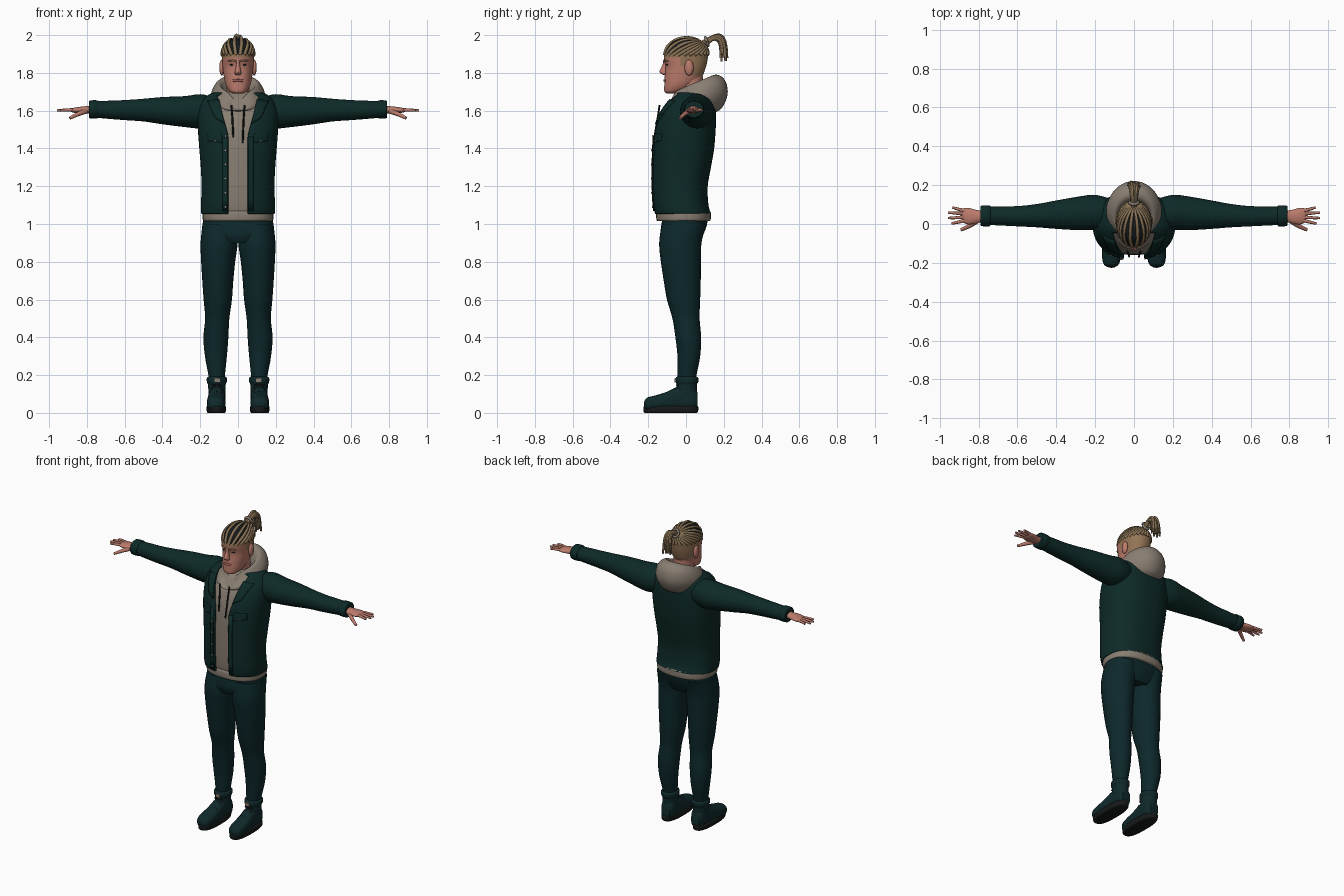
import bpy, bmesh, math, random
from mathutils import Vector

random.seed(3)
if "Cube" in bpy.data.objects:
    bpy.data.objects.remove(bpy.data.objects["Cube"])


def material(name, *rgb):
    m = bpy.data.materials.new(name)
    m.use_nodes = True
    m.diffuse_color = (*rgb, 1)
    m.node_tree.nodes["Principled BSDF"].inputs["Base Color"].default_value = (*rgb, 1)
    return m


green = material("jacket green", .004, .023, .021)
teal = material("trouser teal", .004, .021, .024)
leather = material("boot leather", .005, .022, .024)
black = material("near black", .008, .01, .01)
beige = material("hoodie beige", .25, .21, .17)
skin = material("skin", .5, .2, .15)
lip = material("lip", .33, .11, .09)
blond = material("braid blond", .25, .17, .09)
fade = material("shaved hair", .3, .18, .095)
metal = material("metal", .35, .35, .33)


def finish(name, data, mats, mirror=False, thick=0):
    ob = bpy.data.objects.new(name, data)
    bpy.context.collection.objects.link(ob)
    for m in mats:
        data.materials.append(m)
    if thick:
        solid = ob.modifiers.new("thickness", "SOLIDIFY")
        solid.thickness, solid.offset = thick, 0
    if mirror:
        ob.modifiers.new("mirror", "MIRROR").use_mirror_merge = False
    return ob


def mesh_object(name, bm, mats, mirror=False, thick=0):
    bmesh.ops.recalc_face_normals(bm, faces=bm.faces)
    me = bpy.data.meshes.new(name)
    bm.to_mesh(me)
    bm.free()
    me.shade_smooth()
    me.set_sharp_from_angle(angle=math.radians(50))
    return finish(name, me, mats, mirror, thick)


def dense(secs, n):
    """Smoothly interpolated cross-sections."""
    out = []
    for i in range(len(secs) - 1):
        quad = [secs[min(max(i + j, 0), len(secs) - 1)] for j in (-1, 0, 1, 2)]
        for k in range(n):
            t = k / n
            out.append([b + t * ((c - a) + t * ((2*a - 5*b + 4*c - d) + t * (3*b - 3*c + d - a))) / 2
                        for a, b, c, d in zip(*quad)])
    return out + [list(secs[-1])]


def loft(name, secs, mats, axis="z", p=2, seg=32, n=4, gap=None, warp=None, mirror=False, thick=0):
    """Skin rings (position, centre a, centre b, radius a, radius b) along an axis."""
    bm, rows = bmesh.new(), []
    for pos, ca, cb, ra, rb in dense(secs, n):
        t0 = math.asin((gap(pos) / ra) ** (p / 2)) if gap else 0
        row = []
        for i in range(seg + bool(gap)):
            t = t0 + (2 * math.pi - 2 * t0) * i / seg
            u, v = math.sin(t), -math.cos(t)
            a = ca + ra * math.copysign(abs(u) ** (2 / p), u)
            b = cb + rb * math.copysign(abs(v) ** (2 / p), v)
            co = Vector({"z": (a, b, pos), "x": (pos, a, b), "y": (a, pos, b)}[axis])
            row.append(bm.verts.new(warp(co, pos) if warp else co))
        rows.append(row)
    for r, s in zip(rows, rows[1:]):
        for i in range(seg):
            j = (i + 1) % len(r)
            bm.faces.new((r[i], r[j], s[j], s[i]))
    if not gap:
        bm.faces.new(rows[0])
        bm.faces.new(rows[-1])
    return mesh_object(name, bm, mats, mirror, thick)


def strands(name, paths, mat, radius, tip=1, mirror=False):
    cu = bpy.data.curves.new(name, "CURVE")
    cu.dimensions, cu.bevel_depth, cu.bevel_resolution = "3D", radius, 2
    cu.use_fill_caps = True
    for path in paths:
        sp = cu.splines.new("NURBS")
        sp.points.add(len(path) - 1)
        for i, (pt, co) in enumerate(zip(sp.points, path)):
            pt.co = (*co, 1)
            pt.radius = 1 + (tip - 1) * i / (len(path) - 1)
        sp.order_u, sp.use_endpoint_u, sp.resolution_u = 3, True, 4
    return finish(name, cu, [mat], mirror)


def balls(name, centres, size, mat, mirror=False):
    bm = bmesh.new()
    for c in centres:
        new = bmesh.ops.create_uvsphere(bm, u_segments=16, v_segments=10, radius=1)["verts"]
        for v in new:
            v.co = Vector(a * b for a, b in zip(v.co, size)) + Vector(c)
    return mesh_object(name, bm, [mat], mirror)


def front_back(rows):
    """(height, half width, front, back) to loft sections."""
    return [(z, 0, (f + b) / 2, w, (b - f) / 2) for z, w, f, b in rows]


# Torso: hoodie body with an open jacket over it
P = 2.4
TORSO = front_back([(1.055, .188, -.16, .125), (1.1, .189, -.168, .112), (1.2, .186, -.172, .108),
                    (1.3, .19, -.172, .125), (1.4, .198, -.17, .142), (1.5, .205, -.16, .15),
                    (1.58, .205, -.135, .152), (1.64, .19, -.1, .145), (1.68, .15, -.065, .13),
                    (1.7, .09, -.04, .11)])


def chest(x, z, off=0.0):
    s = min(dense(TORSO, 12), key=lambda r: abs(r[0] - z))
    return Vector((x, s[2] - s[4] * max(0, 1 - abs(x / s[3]) ** P) ** (1 / P) - off, z))


def opening(z):
    return .052 + max(0, z - 1.47) * (.15 if z > 1.68 else .28)


loft("hoodie_body", [(z, x, y, a - .013, b - .013) for z, x, y, a, b in TORSO], [beige], p=P)
loft("jacket_body", TORSO, [green], p=P, seg=48, gap=opening, thick=.014)
loft("hoodie_hem", [(z, 0, -.013, a, a - .043) for z, a in ((1.015, .18), (1.025, .187), (1.06, .187), (1.07, .18))],
     [beige], p=P)


def patch(name, corners, mat, off=.009):
    """Thin cloth piece laid on the chest, mirrored."""
    a, b, c, d = [Vector(k) for k in corners]
    bm, m = bmesh.new(), 6
    grid = [[bm.verts.new(chest(*a.lerp(b, i / m).lerp(d.lerp(c, i / m), j / m), off))
             for i in range(m + 1)] for j in range(m + 1)]
    for j in range(m):
        for i in range(m):
            bm.faces.new((grid[j][i], grid[j][i+1], grid[j+1][i+1], grid[j+1][i]))
    mesh_object(name, bm, [mat], True, .008)


patch("lapels", [(.07, 1.53), (.12, 1.56), (.16, 1.65), (.1, 1.66)], green, .012)
patch("pocket_flaps", [(.085, 1.43), (.16, 1.44), (.16, 1.48), (.085, 1.48)], green)
patch("plackets", [(.054, 1.07), (.08, 1.07), (.08, 1.46), (.054, 1.46)], green)
balls("jacket_buttons", [chest(-.066, 1.09 + .075 * i, .015) for i in range(6)], (.006, .004, .006), metal)
balls("pocket_buttons", [chest(.12, 1.44, .016)], (.005, .004, .005), metal, True)
strands("drawstrings", [[chest(s * x, z, o) for x, z, o in ((.035, 1.63, .035), (.03, 1.58, .012), (.025, e, .002))]
                        for s, e in ((1, 1.43), (-1, 1.46))], black, .005)


# Hood lying around the neck, higher at the back
def hood_tilt(co, pos):
    lift = max(0, min(1, (pos - 1.6) / .13))
    dip = .05 * math.exp(-(co.x / .04) ** 2) if co.y < 0 else 0
    return Vector((co.x, co.y, co.z + lift * (.42 * (co.y - .06) - dip)))


loft("hood", front_back([(1.59, .09, -.1, .15), (1.61, .125, -.13, .19), (1.655, .145, -.125, .22),
                         (1.7, .14, -.1, .212), (1.735, .122, -.085, .18), (1.752, .106, -.075, .15),
                         (1.745, .09, -.065, .125), (1.7, .075, -.05, .1), (1.65, .07, -.03, .09)]),
     [beige], seg=40, warp=hood_tilt)

# Sleeves, cuffs and hands
loft("sleeves", [(.12, .05, 1.6, .08, .07), (.2, .06, 1.597, .09, .09), (.28, .055, 1.595, .087, .082),
                 (.4, .048, 1.6, .073, .072), (.5, .043, 1.603, .06, .06), (.6, .04, 1.603, .052, .053),
                 (.7, .042, 1.605, .049, .047), (.78, .042, 1.607, .046, .041)], [green], "x", mirror=True)
loft("cuffs", [(x, .042, 1.607, r, r - .006) for x, r in ((.74, .046), (.745, .054), (.785, .053), (.79, .045))],
     [green], "x", n=2, mirror=True)
loft("palms", [(.77, .04, 1.605, .028, .022), (.81, .038, 1.604, .034, .019), (.85, .04, 1.603, .042, .016),
               (.875, .043, 1.602, .038, .012), (.885, .044, 1.602, .028, .007)], [skin], "x", mirror=True)
strands("fingers", [[(.85, .045 + .6 * (y - .045), 1.602), (.9, y - .002, 1.606), (x, y + .3 * (y - .045), 1.601)]
                    for x, y in ((.94, .012), (.958, .034), (.957, .056), (.935, .076))],
        skin, .011, .55, True)
strands("thumbs", [[(.805, .02, 1.598), (.845, -.012, 1.585), (.89, -.03, 1.56)]], skin, .015, .55, True)

# Trousers
loft("hips", front_back([(.9, .12, -.12, .07), (.94, .18, -.135, .09), (1, .187, -.13, .112), (1.04, .18, -.12, .11)]),
     [teal], p=P)
loft("trouser_legs", [(1, .098, -.01, .09, .118), (.9, .1, -.03, .098, .112), (.8, .105, -.027, .09, .106),
                      (.7, .107, -.02, .082, .098), (.6, .107, -.013, .075, .088), (.5, .11, 0, .064, .072),
                      (.4, .117, .012, .066, .068), (.3, .117, .015, .058, .06), (.2, .113, .006, .044, .05),
                      (.15, .113, .005, .04, .045)], [teal], mirror=True)

# Boots
loft("boot_feet", [(-.222, .117, .045, .02, .015), (-.205, .117, .047, .04, .034), (-.16, .116, .052, .049, .041),
                   (-.1, .114, .062, .048, .05), (-.04, .112, .075, .044, .065), (.03, .11, .075, .044, .065),
                   (.06, .11, .065, .03, .045)], [leather], "y", p=2.5, mirror=True)
loft("boot_shafts", [(.05, .11, .005, .042, .056), (.12, .112, .003, .045, .055), (.15, .112, .004, .047, .054),
                     (.165, .112, .005, .053, .06), (.185, .112, .005, .053, .06), (.192, .112, .005, .044, .05)],
     [leather], mirror=True)
loft("boot_soles", [(z, .115, -.08, r, r + .094) for z, r in ((.0, .044), (.006, .05), (.03, .052), (.036, .047))],
     [black], p=2.6, n=2, mirror=True)
strands("boot_laces", [[(.085, -y + .008, z), (.112, -y, z + .006), (.139, -y + .008, z)]
                       for y, z in ((.052, .145), (.064, .125), (.085, .112), (.105, .104))], black, .005, mirror=True)
loft("boot_tags", [(.16, .108, -.056, .016, .006), (.182, .108, -.056, .016, .006)], [beige], p=6, n=1, mirror=True)

# Head and neck
loft("neck", [(1.6, 0, .04, .065, .07), (1.68, 0, .025, .06, .065), (1.78, 0, .02, .062, .07)], [skin])
head = loft("head", front_back([(1.69, .022, -.1, -.05), (1.702, .046, -.114, -.01), (1.735, .065, -.115, .045),
                                (1.78, .075, -.113, .085), (1.83, .081, -.108, .105), (1.875, .084, -.117, .115),
                                (1.91, .083, -.112, .117), (1.955, .066, -.088, .094), (1.975, .046, -.06, .066),
                                (1.988, .012, -.015, .02)]), [skin, fade, black], p=2.2, seg=56, n=7)
for f in head.data.polygons:
    x, y, z = f.center
    hairline = 1.785 if y > .03 else 1.84 if y > -.03 else 1.88
    f.material_index = 2 if z > 1.9 else 1 if z > hairline else 0
loft("nose", [(1.87, 0, -.108, .009, .01), (1.84, 0, -.112, .01, .013), (1.81, 0, -.118, .016, .022),
              (1.797, 0, -.116, .018, .018), (1.788, 0, -.11, .01, .008)], [skin], seg=16, mirror=False)
balls("ears", [(.086, .016, 1.828)], (.013, .024, .042), skin, True)
balls("eyes", [(.032, -.098, 1.843)], (.013, .008, .006), black, True)
strands("brows", [[(.014, -.117, 1.862), (.035, -.111, 1.868), (.055, -.096, 1.862)]], fade, .006, .5, True)
strands("mouth", [[(-.026, -.107, 1.758), (0, -.12, 1.762), (.026, -.107, 1.758)]], lip, .007)

# Braids drawn back over the skull to a tied tail
tie = Vector((0, .8, .6)).normalized()
braids = []
for k in range(24):
    a = 2 * math.pi * (k + .5) / 24
    start = Vector((math.sin(a), -math.cos(a), -.06)).normalized()
    dirs = [start.slerp(tie, i / 7) for i in range(8)]
    braids.append([(d.x * .084, d.y * .115 + .002, d.z * .09 + 1.9) for d in dirs])
strands("scalp_braids", braids, blond, .01, .7)
tail = []
for k in range(16):
    a, r = 2 * math.pi * k / 16, random.uniform(.4, 1)
    sx, sy = math.cos(a) * r, math.sin(a) * r
    tail.append([(sx * .012, .085, 1.95 + sy * .012), (sx * .014, .125, 1.975 + sy * .014),
                 (sx * .022, .165 + sy * .02, 1.995 + sy * .015), (sx * .032, .2 + sy * .018, 1.96),
                 (sx * .04, .2 + sy * .02, random.uniform(1.86, 1.9))])
strands("tail_braids", tail, blond, .008, .7)
ring = [(math.cos(i * math.pi / 6) * .022, .11 - math.sin(i * math.pi / 6) * .008,
         1.966 + math.sin(i * math.pi / 6) * .022) for i in range(13)]
strands("hair_tie", [ring], beige, .008)
